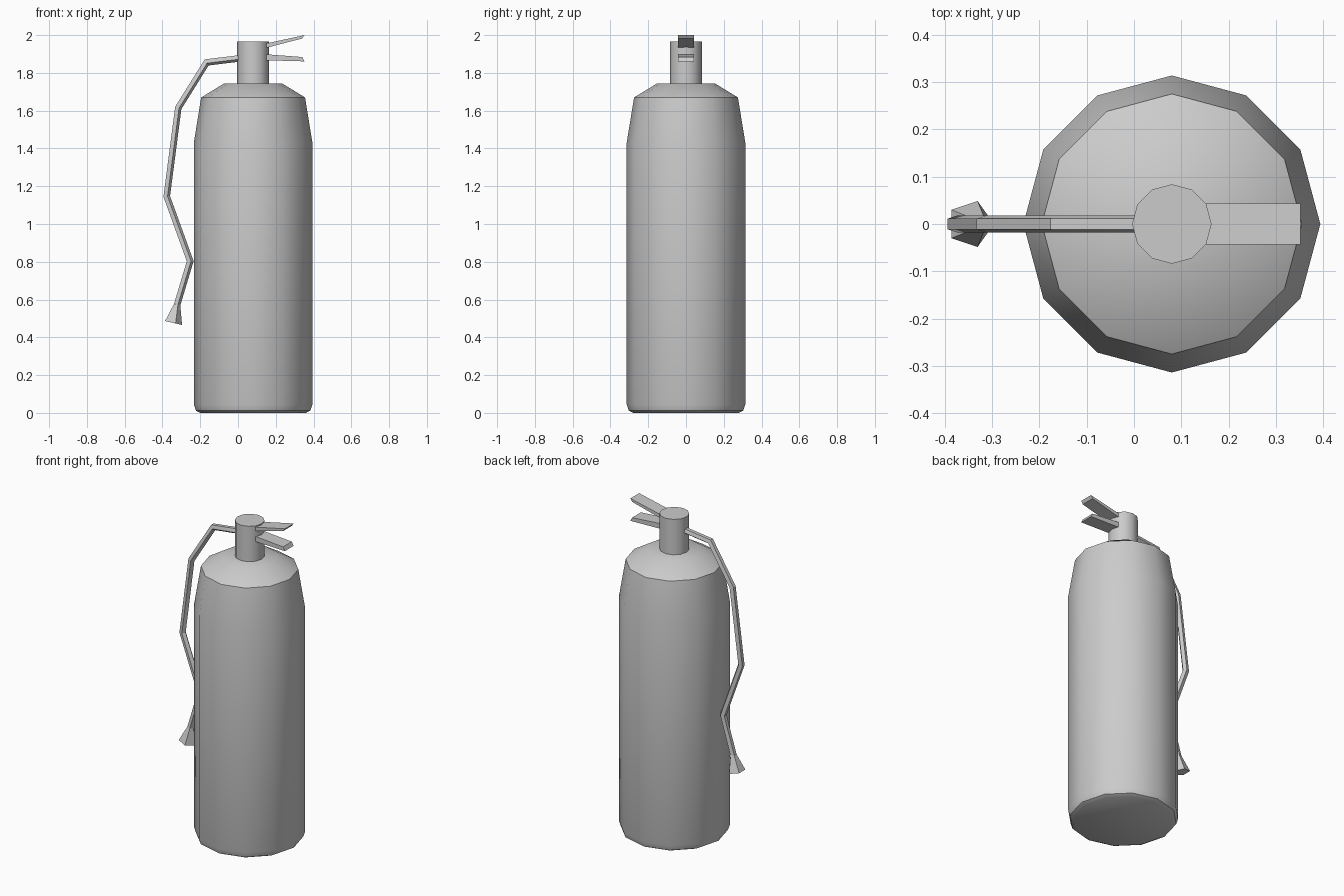
import bpy, bmesh, math
from mathutils import Vector

cube = bpy.data.objects.get("Cube")
if cube:
    bpy.data.objects.remove(cube, do_unlink=True)

AXIS_X = 0.08

grey = bpy.data.materials.new("plain grey")
grey.use_nodes = True
grey.diffuse_color = (0.6, 0.6, 0.6, 1)
grey.node_tree.nodes["Principled BSDF"].inputs["Base Color"].default_value = grey.diffuse_color


def loft(name, rings, smooth_angle):
    """Skin a list of equal-length point rings and cap both ends."""
    bm = bmesh.new()
    loops = [[bm.verts.new(p) for p in ring] for ring in rings]
    n = len(loops[0])
    for a, b in zip(loops, loops[1:]):
        for i in range(n):
            j = (i + 1) % n
            bm.faces.new((a[i], a[j], b[j], b[i]))
    bm.faces.new(loops[0])
    bm.faces.new(loops[-1])
    bmesh.ops.recalc_face_normals(bm, faces=bm.faces)
    mesh = bpy.data.meshes.new(name)
    bm.to_mesh(mesh)
    bm.free()
    mesh.materials.append(grey)
    obj = bpy.data.objects.new(name, mesh)
    bpy.context.collection.objects.link(obj)
    bpy.ops.object.select_all(action='DESELECT')
    obj.select_set(True)
    bpy.context.view_layer.objects.active = obj
    bpy.ops.object.shade_smooth_by_angle(angle=math.radians(smooth_angle))
    return obj


def turned(name, profile, sides=12):
    """Revolve (radius, height) pairs around the tank axis."""
    angles = [2 * math.pi * i / sides for i in range(sides)]
    rings = [[(AXIS_X + r * math.cos(a), r * math.sin(a), z) for a in angles]
             for r, z in profile]
    return loft(name, rings, 40)


def lever(name, side_outline, half_width):
    """Extrude an x-z outline symmetrically across y."""
    rings = [[(x, y, z) for x, z in side_outline] for y in (-half_width, half_width)]
    return loft(name, rings, 20)


def tube(name, path, radii, sides=5):
    """Sweep a polygon along an x-z path with mitred bends."""
    pts = [Vector((x, 0, z)) for x, z in path]
    dirs = [(b - a).normalized() for a, b in zip(pts, pts[1:])]
    rings = []
    for i, (p, r) in enumerate(zip(pts, radii)):
        before, after = dirs[max(i - 1, 0)], dirs[min(i, len(dirs) - 1)]
        tangent = (before + after).normalized()
        outward = Vector((tangent.z, 0, -tangent.x))
        miter = 1 / max(tangent.dot(after), 0.5)
        ring = []
        for k in range(sides):
            a = 2 * math.pi * k / sides
            ring.append(p + outward * (r * miter * math.cos(a))
                        + Vector((0, r * math.sin(a), 0)))
        rings.append(ring)
    return loft(name, rings, 20)


# Tank with rounded foot, tapered top and sloping shoulder
turned("tank", [(0.28, 0), (0.303, 0.012), (0.314, 0.045), (0.314, 1.43),
                (0.275, 1.67), (0.152, 1.745)])

# Valve body
turned("valve_neck", [(0.084, 1.735), (0.084, 1.965)])

# Squeeze levers
lever("upper_lever", [(0.10, 1.945), (0.352, 2.0), (0.34, 1.982), (0.10, 1.92)], 0.043)
lever("lower_lever", [(0.10, 1.902), (0.34, 1.884), (0.352, 1.861), (0.10, 1.868)], 0.043)

# Hose, swept so that its ridge faces away from the tank
hose_path = [(0.02, 1.88), (-0.167, 1.857), (-0.318, 1.615), (-0.379, 1.146),
             (-0.255, 0.803), (-0.324, 0.573)]
hose_path = [(x, z) for x, z in hose_path]
hose = tube("hose", hose_path, [-0.019] * len(hose_path))

# Flared nozzle
tube("nozzle", [(-0.324, 0.573), (-0.346, 0.477)], [-0.019, -0.051])
